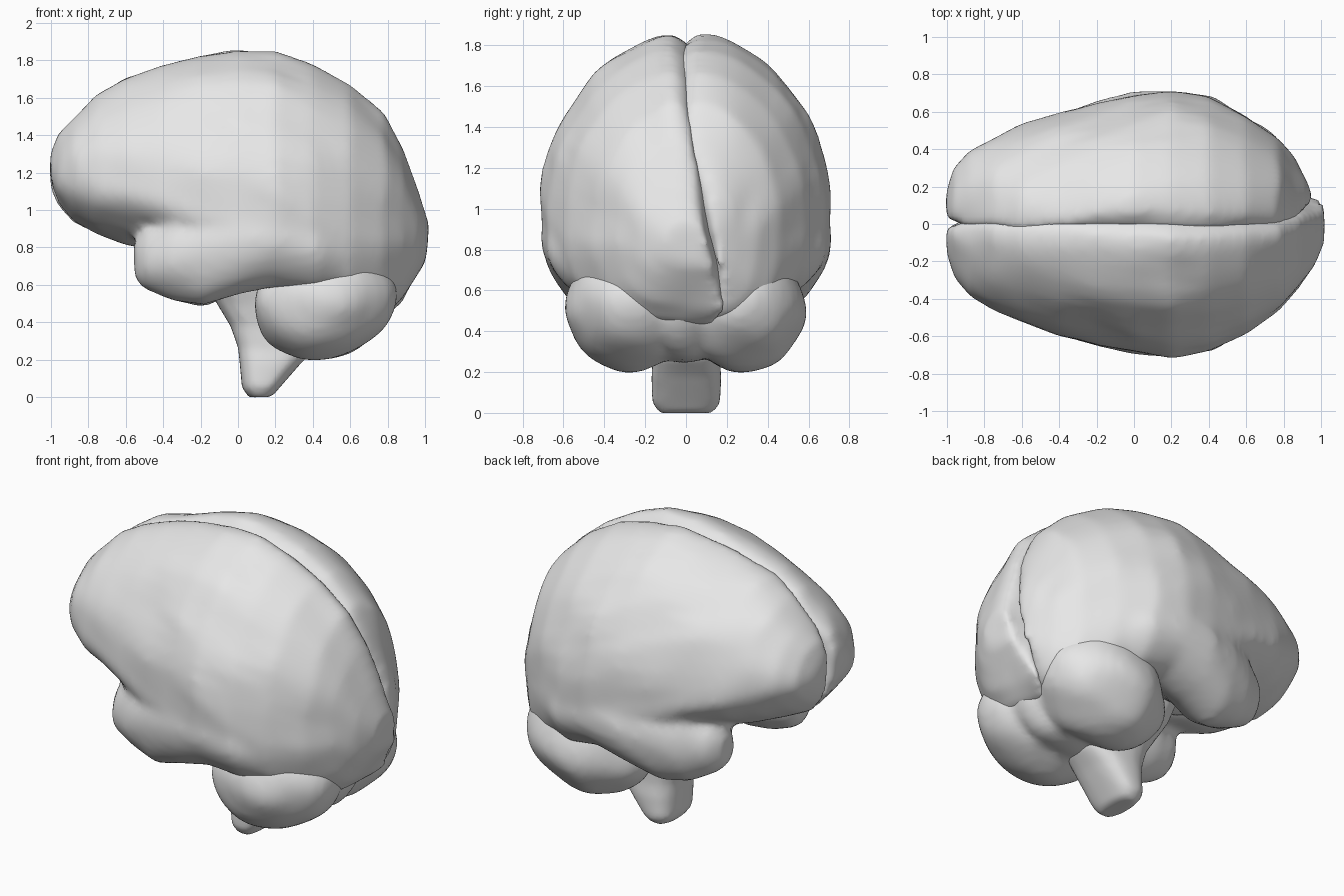
import bpy
import bmesh
from math import sin, cos, pi
from mathutils import Vector, noise, Matrix

cube = bpy.data.objects.get("Cube")
if cube:
    bpy.data.objects.remove(cube, do_unlink=True)

grey = bpy.data.materials.new("light_grey")
grey.use_nodes = True
grey.diffuse_color = (0.8, 0.8, 0.8, 1)
grey.node_tree.nodes["Principled BSDF"].inputs["Base Color"].default_value = (0.8, 0.8, 0.8, 1)


def loft(bm, rings):
    """Skin a closed, capped body over rings of points."""
    loops = [[bm.verts.new(p) for p in ring] for ring in rings]
    n = len(loops[0])
    for a, b in zip(loops, loops[1:]):
        for i in range(n):
            j = (i + 1) % n
            bm.faces.new((a[i], a[j], b[j], b[i]))
    bm.faces.new(loops[0][::-1])
    bm.faces.new(loops[-1])


def finish(bm, name, lumps, voxel=0.026, rounds=5):
    """Add gentle lumps, then fuse and smooth the bodies into one skin."""
    for v in bm.verts:
        v.co += noise.noise_vector(v.co * 4.5) * lumps
    bmesh.ops.recalc_face_normals(bm, faces=bm.faces)
    mesh = bpy.data.meshes.new(name)
    bm.to_mesh(mesh)
    bm.free()
    mesh.materials.append(grey)
    obj = bpy.data.objects.new(name, mesh)
    bpy.context.collection.objects.link(obj)
    fuse = obj.modifiers.new("fuse", 'REMESH')
    fuse.mode = 'VOXEL'
    fuse.voxel_size = voxel
    fuse.use_smooth_shade = True
    soft = obj.modifiers.new("soften", 'SMOOTH')
    soft.factor = 0.5
    soft.iterations = rounds


# Hemisphere stations: x, top, bottom, widest height, half width
CEREBRUM = [
    (-1.0, 1.28, 1.11, 1.2, 0.16), (-0.96, 1.39, 1.03, 1.2, 0.29),
    (-0.88, 1.49, 0.94, 1.2, 0.395), (-0.75, 1.62, 0.86, 1.15, 0.475),
    (-0.6, 1.71, 0.81, 1.1, 0.53), (-0.4, 1.77, 0.78, 1.06, 0.595),
    (-0.2, 1.82, 0.72, 1.02, 0.655), (0, 1.86, 0.66, 1, 0.695),
    (0.2, 1.84, 0.6, 0.98, 0.715), (0.4, 1.78, 0.52, 0.96, 0.675),
    (0.6, 1.68, 0.42, 0.94, 0.585), (0.78, 1.52, 0.42, 0.92, 0.455),
    (0.88, 1.34, 0.5, 0.9, 0.35), (0.96, 1.12, 0.62, 0.85, 0.235),
    (1.01, 0.95, 0.73, 0.83, 0.11),
]

# Temporal lobe stations: x, top, bottom, inner y, outer y
TEMPORAL = [
    (-0.56, 0.83, 0.65, 0.3, 0.44), (-0.5, 0.9, 0.59, 0.24, 0.52),
    (-0.35, 1.0, 0.52, 0.2, 0.6), (-0.18, 1.1, 0.48, 0.18, 0.66),
    (0, 1.15, 0.54, 0.2, 0.7), (0.2, 1.15, 0.59, 0.22, 0.715),
    (0.42, 1.08, 0.57, 0.22, 0.675), (0.55, 1.0, 0.59, 0.25, 0.6),
    (0.7, 0.92, 0.66, 0.25, 0.48),
]


def fissure(x, z):
    """Sideways drift of the dividing cleft toward the lower back."""
    return 0.2 * max(0, 1.45 - z) * min(max((x - 0.5) / 0.4, 0), 1)


def hemisphere_ring(station, side):
    x, top, low, mid, width = station
    # The underside is sloped in front and full behind
    fullness = min(max(1.7 + (x + 0.5) * 2.2, 1.7), 2.7)
    # The cleft opens toward the crown and fades in front
    cleft = 0.065 if x > -0.3 else 0.025
    gap = 0.015 if abs(x) > 0.93 else -0.02
    if side > 0 and x > 0.7:
        x -= (x - 0.7) * 0.16
    ring = []
    for i in range(29):
        t = pi / 2 - pi * i / 28
        if t > 0:
            y = width * cos(t)
            z = mid + (top - mid) * sin(t) + 0.01
            z -= cleft * max(0, 1 - y / 0.1) ** 2
        else:
            y = width * max(0, cos(t)) ** (2 / fullness)
            z = mid - (mid - low) * abs(sin(t)) ** (2 / fullness)
        ring.append((y, z))
    ztop, zlow = ring[0][1], ring[-1][1]
    ring += [(0, zlow + (ztop - zlow) * k / 6) for k in range(1, 6)]
    return [Vector((x, side * (y + gap * (1 - y / width))
                    + fissure(x, z) * (1 - y / width), z)) for y, z in ring]


def temporal_ring(station, side):
    x, top, low, inner, outer = station
    yc, zc = (inner + outer) / 2, (top + low) / 2
    ring = []
    for i in range(24):
        t = 2 * pi * i / 24
        ring.append(Vector((x, side * (yc + (outer - inner) / 2 * cos(t)),
                            zc + (top - low) / 2 * sin(t))))
    return ring


# Cerebral hemispheres with their temporal lobes
for name, side in (("near_hemisphere", -1), ("far_hemisphere", 1)):
    bm = bmesh.new()
    loft(bm, [hemisphere_ring(s, side) for s in CEREBRUM])
    loft(bm, [temporal_ring(s, side) for s in TEMPORAL])
    finish(bm, name, 0.024, rounds=8)

# Cerebellum: two rounded lobes and a bridge between them
bm = bmesh.new()
for y, size in ((-0.27, (0.39, 0.32, 0.3)), (0.27, (0.39, 0.32, 0.3)),
                (0, (0.37, 0.25, 0.27))):
    place = (Matrix.Translation((0.46, y, 0.51)) @ Matrix.Rotation(-0.2, 4, 'Y')
             @ Matrix.Diagonal((*size, 1)))
    bmesh.ops.create_uvsphere(bm, u_segments=28, v_segments=18, radius=1, matrix=place)
finish(bm, "cerebellum", 0.025)

# Brain stem stations: height, front x, back x, half width
STEM = [
    (0.8, -0.25, 0.4, 0.24), (0.6, -0.17, 0.45, 0.22), (0.5, -0.11, 0.45, 0.19),
    (0.38, -0.04, 0.45, 0.17), (0.26, 0, 0.42, 0.165), (0.18, 0.01, 0.34, 0.17),
    (0.05, 0.02, 0.22, 0.165), (0.0, 0.06, 0.18, 0.13),
]
bm = bmesh.new()
rings = []
for z, x0, x1, half in STEM:
    ring = []
    for i in range(20):
        c, s = cos(2 * pi * i / 20), sin(2 * pi * i / 20)
        # Slightly squared oval section
        bulge = 1 / (abs(c) ** 3 + abs(s) ** 3) ** (1 / 3)
        ring.append(Vector(((x0 + x1) / 2 + (x1 - x0) / 2 * c * bulge,
                            half * s * bulge, z)))
    rings.append(ring)
loft(bm, rings)
finish(bm, "brain_stem", 0.008, 0.02)
